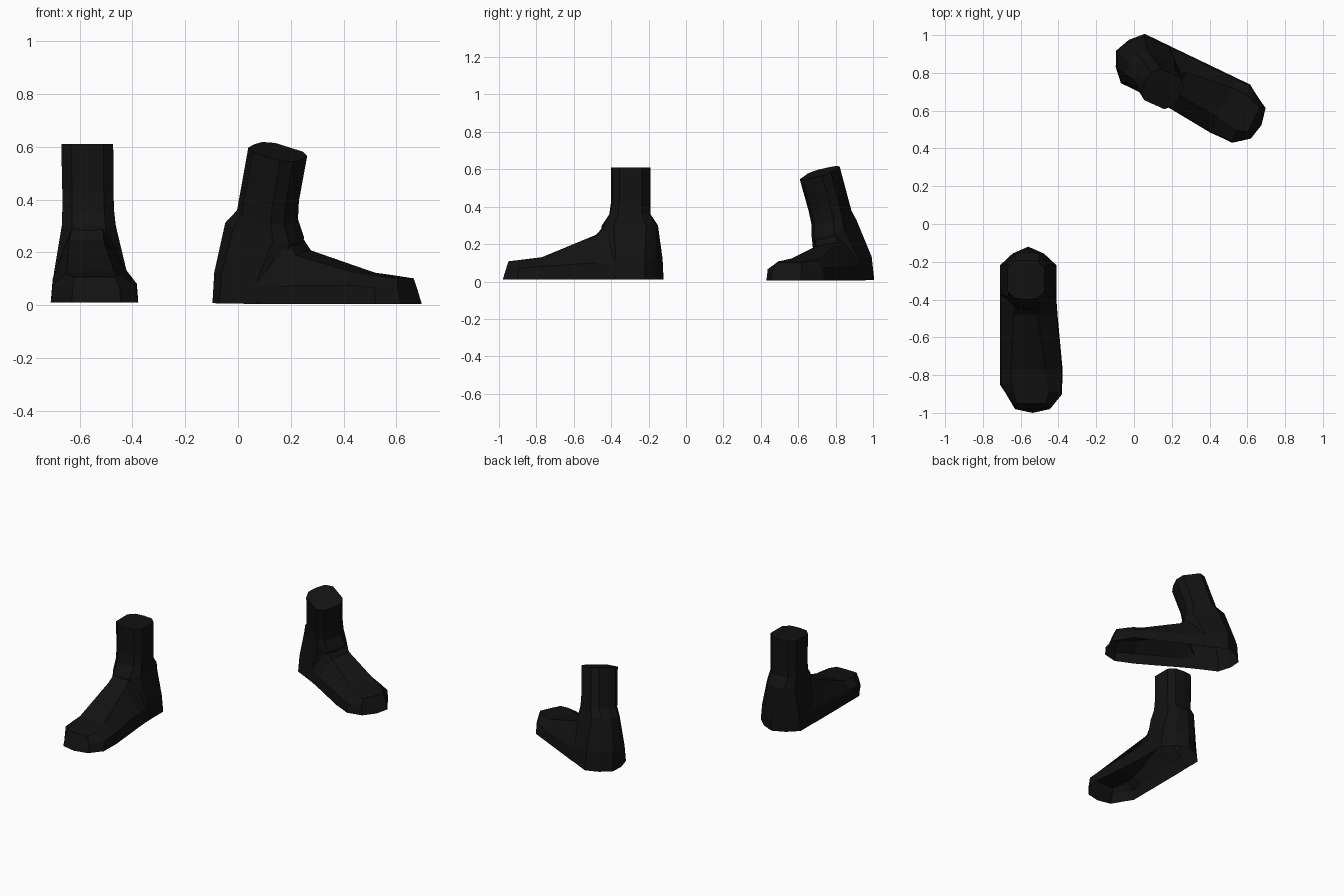
import bpy, bmesh, math
from mathutils import Vector, Matrix

if "Cube" in bpy.data.objects:
    bpy.data.objects.remove(bpy.data.objects["Cube"])

black = bpy.data.materials.new("black")
black.diffuse_color = (0.006, 0.006, 0.006, 1)
black.use_nodes = True
black.node_tree.nodes["Principled BSDF"].inputs["Base Color"].default_value = black.diffuse_color

# Foot sections, toe to ankle: forward, outer, inner, top z, top outer, top inner, top setback
SECTIONS = [
    (0.86, -0.07, 0.115, 0.108, -0.06, 0.09, 0.03),
    (0.78, -0.117, 0.18, 0.115, -0.08, 0.11, 0.01),
    (0.73, -0.15, 0.18, 0.120, -0.09, 0.10, 0),
    (0.65, -0.15, 0.182, 0.130, -0.09, 0.09, 0),
    (0.36, -0.15, 0.155, 0.25, -0.08, 0.05, 0),
    (0.29, -0.15, 0.15, 0.33, -0.06, 0.045, 0),
    (0.20, -0.147, 0.147, 0.30, -0.05, 0.04, 0),
]
# Heel and leg rings: z, outer, inner, back, front
RINGS = [
    (0.012, -0.15, 0.15, 0, 0.36),
    (0.12, -0.138, 0.14, 0.005, 0.35),
    (0.30, -0.108, 0.097, 0.03, 0.33),
    (0.36, -0.106, 0.09, 0.07, 0.29),
    (0.43, -0.106, 0.088, 0.07, 0.28),
    (0.61, -0.110, 0.087, 0.07, 0.28),
]


def mirrored(half):
    return half + [(0, 1)] + [(-x, y) for x, y in half[:0:-1]]


HEEL = mirrored([(0, -1), (0.55, -0.8), (1, -0.45), (1, 0.45), (0.55, 0.9)])
ANKLE = mirrored([(0, -1), (0.62, -0.94), (1, -0.58), (1, 0.58), (0.62, 0.94)])


def foot_loops():
    loops = []
    for k, (d, o, i, z, to, ti, back) in enumerate(SECTIONS):
        m = min(0.10, z * 0.62)
        tip = 0.02 if k == 0 else 0
        loops.append([Vector(p) for p in (
            (o, d, 0.01), ((o + i) / 2, d + tip, 0.01), (i, d, 0.01),
            (i * 0.97, d - back * 0.6, m),
            (ti, d - back, z * 0.985), ((to + ti) / 2, d - back, z),
            (to, d - back, z * 0.985), (o * 0.95, d - back * 0.6, m))])
    return loops


def leg_loops():
    return [[Vector(((o + i) / 2 + x * (i - o) / 2, (b + f) / 2 + y * (f - b) / 2, z))
             for x, y in (ANKLE if z > 0.25 else HEEL)] for z, o, i, b, f in RINGS]


def lean(p, direction, angle):
    # bend the ankle while leaving the sole and toes in place
    w = max(0, min(1, (p.z - 0.01) / 0.29)) * max(0, min(1, 1 - (p.y - 0.36) / 0.29))
    pivot = Vector((0, 0.18, 0.1))
    axis = Vector((0, 0, 1)).cross(Vector(direction))
    return Matrix.Rotation(angle * w, 3, axis) @ (p - pivot) + pivot


def loft(name, loops, place):
    bm = bmesh.new()
    rows = [[bm.verts.new(place(p)) for p in loop] for loop in loops]
    n = len(rows[0])
    for a, b in zip(rows, rows[1:]):
        for k in range(n):
            bm.faces.new((a[k], a[(k + 1) % n], b[(k + 1) % n], b[k]))
    bm.faces.new(rows[0])
    bm.faces.new(rows[-1])
    bmesh.ops.recalc_face_normals(bm, faces=bm.faces)
    mesh = bpy.data.meshes.new(name)
    bm.to_mesh(mesh)
    bm.free()
    mesh.materials.append(black)
    ob = bpy.data.objects.new(name, mesh)
    bpy.context.collection.objects.link(ob)
    return ob


def boot(name, heel, forward, inner, angle):
    heel, forward, inner = Vector(heel), Vector(forward), Vector(inner)

    def place(p):
        q = lean(p, (0.094, 0.143, 0), angle)
        return heel + inner * q.x + forward * q.y + Vector((0, 0, q.z))

    foot = loft(name, foot_loops(), place)
    leg = loft(name + "_leg", leg_loops(), place)
    mod = foot.modifiers.new("join_leg", 'BOOLEAN')
    mod.operation = 'UNION'
    mod.solver = 'EXACT'
    mod.object = leg
    bpy.context.view_layer.objects.active = foot
    bpy.ops.object.modifier_apply(modifier=mod.name)
    bpy.data.objects.remove(leg)

    # the boot is an open shell underneath
    bm = bmesh.new()
    bm.from_mesh(foot.data)
    sole = [f for f in bm.faces if f.normal.z < -0.9 and f.calc_center_median().z < 0.03]
    bmesh.ops.delete(bm, geom=sole, context='FACES')
    bm.to_mesh(foot.data)
    bm.free()


# Upright boot facing front, and the mirrored one turned aside and leaning
boot("right_boot", (-0.56, -0.12, 0), (0, -1, 0), (1, 0, 0), 0)
boot("left_boot", (-0.094, 0.918, -0.005), (0.885, -0.425, 0), (-0.42, -0.87, 0), math.radians(19))
